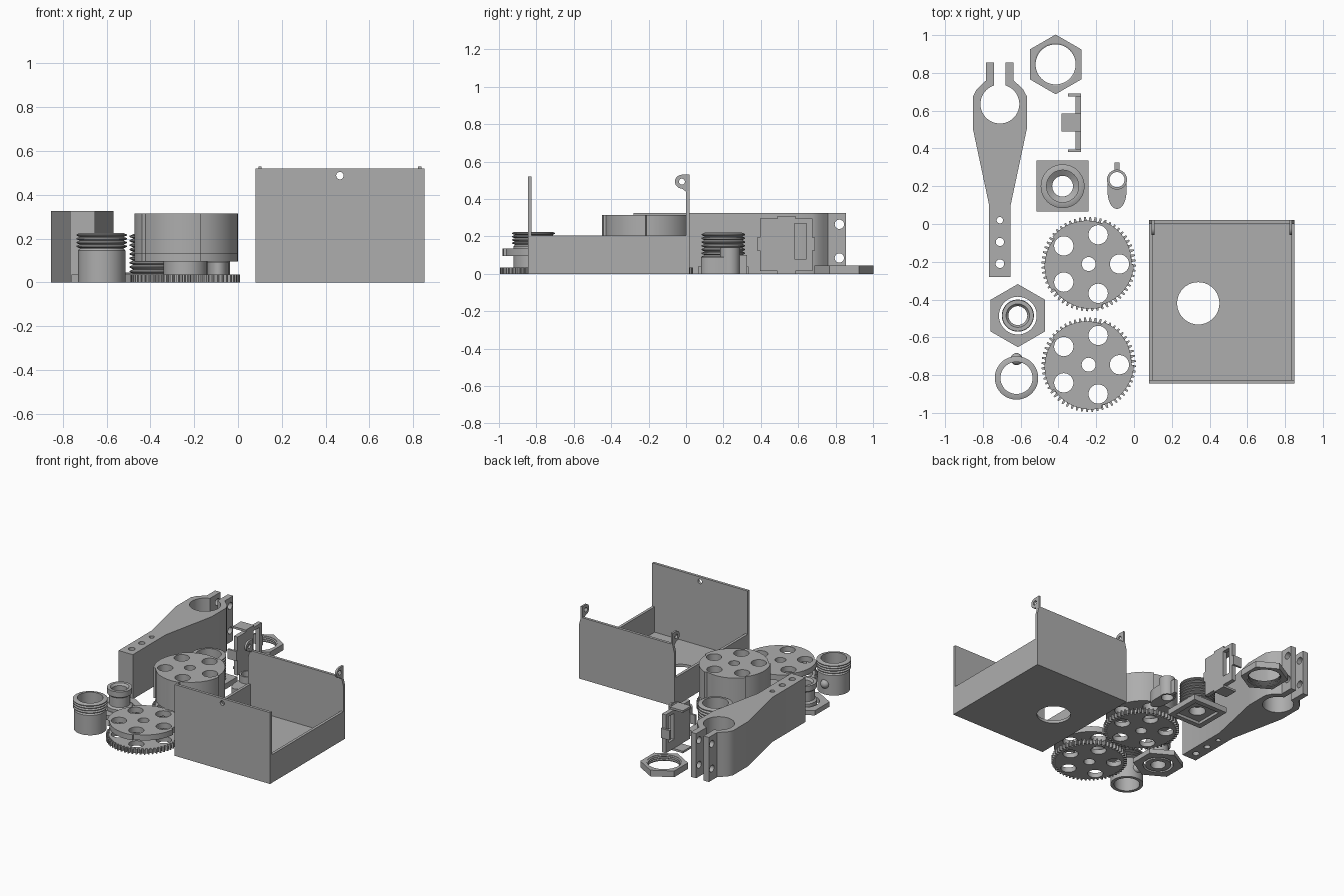
import bpy
import bmesh
from math import sin, cos, pi, radians

cube = bpy.data.objects.get("Cube")
if cube:
    bpy.data.objects.remove(cube, do_unlink=True)

grey = bpy.data.materials.new("plain_grey")
grey.use_nodes = True
COLOUR = (0.42, 0.42, 0.42, 1)
grey.diffuse_color = COLOUR
grey.node_tree.nodes["Principled BSDF"].inputs["Base Color"].default_value = COLOUR


def circle(x, y, r, n=40, start=0.0):
    return [(x + r * cos(start + 2 * pi * i / n), y + r * sin(start + 2 * pi * i / n))
            for i in range(n)]


def rect(x0, y0, x1, y1):
    return [(x0, y0), (x1, y0), (x1, y1), (x0, y1)]


def finish(obj):
    """Weld, orient normals, set material and shading."""
    bm = bmesh.new()
    bm.from_mesh(obj.data)
    bmesh.ops.remove_doubles(bm, verts=bm.verts, dist=0.0002)
    bmesh.ops.recalc_face_normals(bm, faces=bm.faces)
    bm.to_mesh(obj.data)
    bm.free()
    obj.data.materials.clear()
    obj.data.materials.append(grey)
    bpy.ops.object.select_all(action='DESELECT')
    obj.select_set(True)
    bpy.context.view_layer.objects.active = obj
    bpy.ops.object.shade_smooth_by_angle(angle=radians(30))
    return obj


def prism(name, outline, lo, hi, holes=(), axis='Z'):
    """Extrude an outline with holes along an axis, from lo to hi."""
    curve = bpy.data.curves.new(name, 'CURVE')
    curve.dimensions = '2D'
    curve.fill_mode = 'BOTH'
    curve.extrude = (hi - lo) / 2
    for loop in [outline, *holes]:
        spline = curve.splines.new('POLY')
        spline.points.add(len(loop) - 1)
        for point, (u, v) in zip(spline.points, loop):
            point.co = (u, v, 0, 1)
        spline.use_cyclic_u = True
    obj = bpy.data.objects.new(name, curve)
    bpy.context.collection.objects.link(obj)
    bpy.ops.object.select_all(action='DESELECT')
    obj.select_set(True)
    bpy.context.view_layer.objects.active = obj
    bpy.ops.object.convert(target='MESH')
    obj = bpy.context.view_layer.objects.active
    for vert in obj.data.vertices:
        u, v, w = vert.co
        w += (lo + hi) / 2
        vert.co = {'X': (w, u, v), 'Y': (u, w, v), 'Z': (u, v, w)}[axis]
    return finish(obj)


def lathe(name, x, y, profile, n=48):
    """Revolve a closed (radius, height) profile around a vertical axis."""
    bm = bmesh.new()
    rings = [[bm.verts.new((x + r * cos(2 * pi * i / n), y + r * sin(2 * pi * i / n), z))
              for r, z in profile] for i in range(n)]
    m = len(profile)
    for i in range(n):
        a, b = rings[i], rings[(i + 1) % n]
        for j in range(m):
            k = (j + 1) % m
            bm.faces.new((a[j], b[j], b[k], a[k]))
    mesh = bpy.data.meshes.new(name)
    bm.to_mesh(mesh)
    bm.free()
    obj = bpy.data.objects.new(name, mesh)
    bpy.context.collection.objects.link(obj)
    return finish(obj)


def thread(r_root, r_tip, z0, z1, turns):
    """Zigzag profile of a screw thread, bottom to top."""
    pitch = (z1 - z0) / turns
    points = []
    for i in range(turns):
        z = z0 + i * pitch
        points += [(r_root, z), (r_tip, z + 0.35 * pitch), (r_tip, z + 0.65 * pitch)]
    return points + [(r_root, z1)]


# Open box: floor, walls, hinge ears
L, R, F, B = 0.08, 0.85, -0.845, 0.02
T = 0.02
prism("box_floor", rect(L, F, R, B), 0, T, [circle(0.34, -0.42, 0.112)])
prism("box_front_wall", rect(L, 0, R, 0.52), F, F + T,
      [circle(0.465, 0.487, 0.017, 24)], 'Y')
prism("box_back_wall", [(L, 0), (R, 0), (R, 0.39), (R - 0.015, 0.45),
                        (L + 0.015, 0.45), (L, 0.39)], B - T, B, (), 'Y')
for name, x in (("right", L), ("left", R - T)):
    prism("box_side_wall_" + name, rect(x, F, x + T, B), 0, 0.205)
ear = [(B, 0.40), (B, 0.53)] + [(-0.022 + 0.037 * cos(a), 0.493 + 0.037 * sin(a))
                                for a in [pi / 2 + pi * i / 12 for i in range(13)]]
ear += [(0, 0.44), (0, 0.40)]
for name, x in (("right", L + 0.013), ("left", R - 0.028)):
    prism("hinge_ear_" + name, ear, x, x + 0.015, [circle(-0.022, 0.493, 0.016, 20)], 'X')

# Clamp arm: tapered body with open ring, then the two drilled prongs
CX, CY, H = -0.71, 0.635, 0.325
side = [(0.057, -0.28), (0.057, 0.10), (0.143, 0.505), (0.143, 0.675),
        (0.125, 0.71), (0.1, 0.735), (0.073, 0.76), (0.03, 0.76)]
bore = [(0.103 * cos(a), CY + 0.103 * sin(a))
        for a in [radians(73 - 326 * i / 40) for i in range(41)]]
body = side + bore + [(-x, y) for x, y in reversed(side)]
prism("clamp_arm", [(CX + x, y) for x, y in body], 0, H,
      [circle(CX, y, r, 24) for y, r in ((0.02, 0.017), (-0.095, 0.022), (-0.21, 0.023))])
for name, x in (("right", CX - 0.073), ("left", CX + 0.03)):
    prism("clamp_prong_" + name, rect(0.76, 0, 0.855, H), x, x + 0.043,
          [circle(0.82, z, 0.025, 24) for z in (0.085, 0.265)], 'X')

# Large hex nut with an internal thread
prism("hex_nut", circle(-0.415, 0.845, 0.158, 6, pi / 6 * 3), 0, 0.045,
      [circle(-0.415, 0.845, 0.114, 48)])
lathe("hex_nut_thread", -0.415, 0.845,
      thread(0.114, 0.106, 0.003, 0.042, 3) + [(0.116, 0.042), (0.116, 0.003)])

# Upright latch plate with a slot and four tabs
prism("latch_plate", rect(0.395, 0.015, 0.675, 0.295), -0.31, -0.28,
      [rect(0.58, 0.08, 0.645, 0.27)], 'X')
for name, z in (("bottom", 0), ("top", 0.295)):
    prism("latch_tab_" + name, rect(-0.385, 0.49, -0.28, 0.585), z, z + 0.015)
for name, y in (("front", 0.38), ("back", 0.675)):
    prism("latch_tab_" + name, rect(-0.35, 0.125, -0.28, 0.195), y, y + 0.015, (), 'Y')

# Square base with threaded socket
SX, SY = -0.378, 0.2
prism("socket_rim", rect(SX - 0.138, SY - 0.135, SX + 0.138, SY + 0.135), 0, 0.02,
      [rect(SX - 0.1, SY - 0.1, SX + 0.1, SY + 0.1)])
prism("socket_base", rect(SX - 0.138, SY - 0.135, SX + 0.138, SY + 0.135), 0.02, 0.04,
      [circle(SX, SY, 0.055)])
lathe("socket_thread", SX, SY, thread(0.1, 0.116, 0.04, 0.22, 9) +
      [(0.085, 0.22), (0.085, 0.1), (0.055, 0.08), (0.055, 0.04)])

# Small pin holder: tube, oval foot, stem
PX, PY = -0.09, 0.235
lathe("pin_tube", PX, PY, [(0.053, 0), (0.053, 0.14), (0.04, 0.14), (0.04, 0)], 32)
foot = [(PX + 0.05 * cos(a), 0.17 + 0.09 * sin(a))
        for a in [pi + pi * i / 20 for i in range(21)]]
foot += [(PX + 0.05 * cos(a), 0.232 - 0.05 * sin(a))
         for a in [pi * i / 20 for i in range(21)]]
prism("pin_foot", foot, 0, 0.09)
prism("pin_stem", rect(PX - 0.012, 0.285, PX + 0.012, 0.325), 0, 0.1)

# Two gears, each with hub and stepped cam
GX, TEETH = -0.24, 56
for name, gy, top in (("back", -0.212, 0.315), ("front", -0.745, 0.135)):
    teeth = []
    for i in range(TEETH):
        for part, r in ((0, 0.228), (0.4, 0.228), (0.55, 0.25), (0.85, 0.25)):
            a = 2 * pi * (i + part) / TEETH
            teeth.append((GX + r * cos(a), gy + r * sin(a)))
    cam = []
    for i in range(5):
        for j in range(13):
            a = 2 * pi * (i + j / 12.2) / 5
            r = 0.226 + 0.014 * j / 12
            cam.append((GX + r * cos(a), gy + r * sin(a)))
    axle = circle(GX, gy, 0.037, 28)
    holes = [axle] + [circle(GX + 0.163 * cos(a), gy + 0.163 * sin(a), 0.051, 32)
                      for a in [2 * pi * i / 5 for i in range(5)]]
    prism("gear_" + name, teeth, 0, 0.035, holes)
    prism("gear_hub_" + name, circle(GX, gy, 0.1), 0.035, 0.095, [axle])
    prism("gear_cam_" + name, cam, 0.095, top, holes)

# Hex flange with a loose flanged bushing inside
NX, NY = -0.615, -0.485
prism("hex_flange", circle(NX, NY, 0.167, 6, pi / 2), 0, 0.035, [circle(NX, NY, 0.1)])
lathe("bushing", NX, NY, [(0.05, 0), (0.085, 0), (0.085, 0.05), (0.07, 0.06), (0.07, 0.13),
                          (0.083, 0.14), (0.083, 0.18), (0.062, 0.18), (0.05, 0.165)])

# Threaded tube with a side nub
TX, TY = -0.622, -0.815
lathe("threaded_tube", TX, TY, [(0.085, 0), (0.108, 0), (0.108, 0.145), (0.1, 0.155)] +
      thread(0.1, 0.115, 0.156, 0.225, 4) + [(0.085, 0.225)])
bpy.ops.mesh.primitive_uv_sphere_add(segments=20, ring_count=12, radius=0.032,
                                     location=(TX, TY + 0.1, 0.075))
nub = bpy.context.object
nub.name = "tube_nub"
finish(nub)
